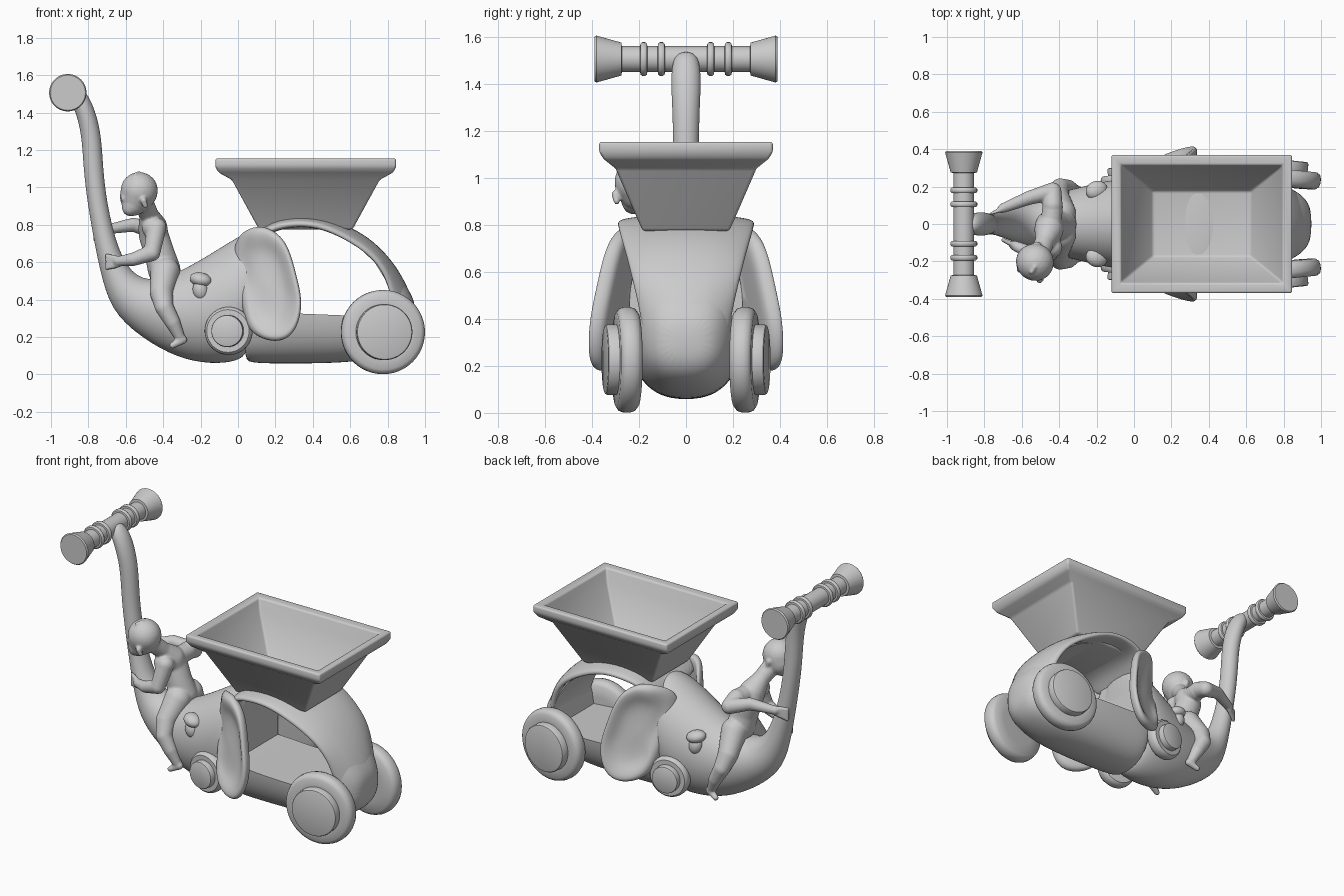
import bpy, bmesh
from math import cos, sin, pi, radians
from mathutils import Vector, Matrix


def finish(ob, angle=40):
    """Apply modifiers and shade."""
    bpy.ops.object.select_all(action='DESELECT')
    ob.select_set(True)
    bpy.context.view_layer.objects.active = ob
    bpy.ops.object.convert(target='MESH')
    bpy.ops.object.shade_smooth_by_angle(angle=radians(angle))
    return ob


def to_object(name, bm):
    bmesh.ops.recalc_face_normals(bm, faces=bm.faces)
    me = bpy.data.meshes.new(name)
    bm.to_mesh(me)
    bm.free()
    ob = bpy.data.objects.new(name, me)
    bpy.context.collection.objects.link(ob)
    return ob


def loft(name, rings, subdiv=0):
    """Skin a list of equal-length closed rings and cap both ends."""
    bm = bmesh.new()
    vs = [[bm.verts.new(p) for p in r] for r in rings]
    n = len(vs[0])
    for a, b in zip(vs, vs[1:]):
        for i in range(n):
            bm.faces.new((a[i], a[(i + 1) % n], b[(i + 1) % n], b[i]))
    bm.faces.new(vs[0])
    bm.faces.new(vs[-1])
    ob = to_object(name, bm)
    if subdiv:
        m = ob.modifiers.new("smooth", 'SUBSURF')
        m.levels = m.render_levels = subdiv
    return ob


def section(x1, z1, x2, z2, ry, n=24, e=1.0):
    """Oval ring spanning an upper and a lower outline point."""
    c = Vector(((x1 + x2) / 2, 0, (z1 + z2) / 2))
    u = Vector(((x1 - x2) / 2, 0, (z1 - z2) / 2))

    def p(v):
        return abs(v) ** e * (1 if v > 0 else -1)
    return [c + u * p(cos(2 * pi * i / n)) + Vector((0, ry * p(sin(2 * pi * i / n)), 0)) for i in range(n)]


def lathe(name, profile, loc, side=1, toe=0, n=48):
    """Revolve (radius, offset) pairs about the y axis."""
    mat = Matrix.Translation(loc) @ Matrix.Rotation(toe, 4, 'Z')
    rings = [[mat @ Vector((r * cos(2 * pi * i / n), side * y, r * sin(2 * pi * i / n)))
              for i in range(n)] for r, y in profile]
    return finish(loft(name, rings))


def ball(name, loc, size, rot=(0, 0, 0)):
    bpy.ops.mesh.primitive_uv_sphere_add(segments=32, ring_count=16, location=loc, rotation=rot)
    ob = bpy.context.object
    ob.name = name
    ob.scale = size
    return finish(ob, 60)


# head flowing into the raised trunk: upper point, lower point, half width
head = [(-.86, 1.55, -.92, 1.50, .045), (-.81, 1.51, -.89, 1.45, .06), (-.765, 1.42, -.86, 1.38, .065),
        (-.727, 1.27, -.832, 1.25, .056), (-.72, 1.04, -.825, 1.05, .055), (-.675, .78, -.778, .75, .06),
        (-.60, .565, -.725, .49, .085), (-.48, .49, -.66, .31, .12), (-.33, .54, -.46, .155, .17),
        (-.17, .63, -.28, .07, .215), (0, .74, -.1, .05, .25), (.11, .79, .02, .075, .25),
        (.15, .75, .06, .13, .2)]
finish(loft("head_and_trunk", [section(*r) for r in head], 2), 50)

# lower body with a see-through arched opening
body = [(.03, .70, .08, .21), (.06, .74, .062, .235), (.15, .80, .055, .25), (.33, .835, .055, .26),
        (.5, .815, .057, .26), (.68, .735, .07, .245), (.82, .60, .11, .205), (.91, .46, .16, .15),
        (.95, .38, .24, .08)]
shell = loft("body_base", [section(x, t, x, b, w, e=.8) for x, t, b, w in body], 2)
hole = [(.12, .34), (.12, .73), (.2, .785), (.29, .798), (.385, .79), (.48, .765), (.57, .725), (.66, .665),
        (.73, .6), (.785, .51), (.82, .42), (.80, .31), (.55, .316), (.3, .326)]
cutter = loft("opening_cutter", [[Vector((x, y, z)) for x, z in hole] for y in (-.5, .5)])
cutter.hide_render = True
m = shell.modifiers.new("opening", 'BOOLEAN')
m.operation, m.object, m.solver = 'DIFFERENCE', cutter, 'EXACT'
finish(shell)
bpy.data.objects.remove(cutter)

# broad arched shell over the opening: outer point, inner point, half width; edges bow inwards
arch = [(.05, .70, .1, .66, .24), (.14, .80, .16, .745, .265), (.23, .835, .235, .77, .285),
        (.34, .847, .34, .782, .292), (.46, .838, .445, .765, .288), (.58, .80, .555, .715, .275),
        (.7, .735, .66, .65, .255), (.8, .64, .74, .575, .235), (.88, .53, .785, .48, .21),
        (.94, .4, .81, .36, .185), (.955, .3, .83, .28, .17), (.92, .19, .83, .22, .14)]
rings = []
for x1, z1, x2, z2, w in arch:
    inward = Vector((x2 - x1, 0, z2 - z1))
    thick = inward.length
    inner = Vector((x1, 0, z1)) + inward * (.055 / thick)
    ring = section(x1, z1, inner.x, inner.z, w, 32, .6)
    rings.append([p + inward * (1 - .055 / thick) * (p.y / w) ** 2 for p in ring])
finish(loft("arched_shell", rings, 2), 60)

# hopper: rectangular funnel, outside then inside
hop = [(.25, .185, .775), (.395, .30, 1.04), (.468, .35, 1.08), (.483, .37, 1.11), (.483, .37, 1.155),
       (.432, .315, 1.15), (.415, .30, 1.07), (.262, .175, .838)]
hopper = loft("hopper", [[Vector((.3625 + a * hx, b * hy, z)) for a, b in ((-1, -1), (1, -1), (1, 1), (-1, 1))]
                         for hx, hy, z in hop])
bev = hopper.modifiers.new("soft edges", 'BEVEL')
bev.width, bev.segments = .012, 3
finish(hopper)

# handlebar with flared grips and paired rings
bar = [(.094, -.39), (.1, -.382), (.07, -.275), (.055, -.273), (.055, .273), (.07, .275), (.1, .382), (.094, .39)]
lathe("handlebar", bar, (-.91, 0, 1.506))
for y in (-.18, -.105, .105, .18):
    lathe("handlebar_ring", [(.05, -.016), (.066, -.014), (.072, -.006), (.072, .006), (.066, .014), (.05, .016)],
          (-.91, y, 1.506))

# mirrored parts: ears, eyes, wheels
ear = [(.065, .785), (.0, .745), (-.03, .65), (-.01, .5), (.02, .37), (.045, .25), (.11, .195), (.2, .17),
       (.28, .195), (.33, .28), (.345, .4), (.315, .52), (.29, .62), (.255, .71), (.2, .765), (.13, .795)]
ear_layers = [(.05, -.012), (.4, -.015), (.62, -.005), (.78, .022), (.93, .034), (1, .012), (1, -.018),
              (.93, -.042), (.6, -.045), (.05, -.045)]
rear = [(.13, -.055), (.2, -.05), (.218, -.036), (.225, -.015), (.225, .01), (.218, .03), (.2, .042), (.15, .042),
        (.15, .08), (.146, .088), (.138, .091)]
for s in (1, -1):
    side = "left" if s > 0 else "right"
    rings = []
    for k, off in ear_layers:
        ring = []
        for x, z in ear:
            x, z = .15 + (x - .15) * k, .47 + (z - .47) * k
            y = .235 + .37 * x + .12 * (.6 - z) - 1.1 * max(0, .07 - x) + off
            ring.append(Vector((x, s * y, z)))
        rings.append(ring)
    finish(loft(side + "_ear", rings, 2), 60)
    ball(side + "_eyeball", (-.2, s * .185, .45), (.042, .04, .055), (0, radians(-10), 0))
    ball(side + "_eyelid", (-.2, s * .18, .507), (.06, .05, .038), (0, radians(12), s * radians(20)))
    lathe(side + "_rear_wheel", rear, (.775, s * .255, .226), s, -s * radians(6))
    front = [(r * .57, y * .8) for r, y in rear]
    lathe(side + "_front_wheel", front, (-.05, s * .235, .232), s, s * radians(7))

# rider: chains of blobs (x, y, z, radius) fused by a remesh
chains = [
    [(-.395, 0, .56, .088), (-.42, -.01, .65, .08), (-.45, -.01, .74, .08), (-.455, -.03, .785, .078),
     (-.475, -.09, .85, .052), (-.51, -.17, .93, .055)],                                  # torso and neck
    [(-.435, .09, .785, .056), (-.455, -.11, .785, .06)],                                 # shoulders
    [(-.435, -.125, .785, .053), (-.46, -.165, .65, .045), (-.56, -.15, .615, .036), (-.64, -.115, .605, .027)],
    [(-.435, .1, .79, .054), (-.435, .175, .765, .048), (-.56, .14, .80, .038), (-.7, .085, .775, .027)],
    [(-.528, -.205, .982, .1), (-.54, -.2, .95, .092)],                                   # head
    [(-.56, -.215, .91, .063), (-.575, -.225, .89, .045)],                                # jaw
    [(-.615, -.245, .94, .015), (-.61, -.24, .95, .013)],                                 # nose
    [(-.505, -.3, .93, .018), (-.495, -.295, .9, .014)],                                  # ear
    [(-.52, -.11, .97, .018), (-.51, -.11, .94, .014)],                                   # ear
    [(-.53, -.23, 1.075, .012), (-.55, -.26, 1.07, .01)],                                 # curl of hair
]
for k in range(4):                                                                        # fingers
    chains.append([(-.64, -.115, .62 - .012 * k, .014), (-.7, -.085, .635 - .022 * k, .012)])
    chains.append([(-.7, .085, .79 - .012 * k, .014), (-.765, .05, .785 - .022 * k, .012)])
for s in (1, -1):                                                                         # legs and feet
    chains.append([(-.39, s * .06, .55, .08), (-.41, s * .15, .44, .062), (-.395, s * .195, .36, .05),
                   (-.35, s * .195, .28, .042), (-.31, s * .18, .195, .028)])
    chains.append([(-.295, s * .18, .185, .024), (-.35, s * .195, .155, .018)])
bm = bmesh.new()
for chain in chains:
    for a, b in zip(chain, chain[1:]):
        for i in range(9):
            v = Vector(a).lerp(Vector(b), i / 8)
            bmesh.ops.create_icosphere(bm, subdivisions=3, radius=v[3], matrix=Matrix.Translation(v[:3]))
rider = to_object("rider", bm)
m = rider.modifiers.new("fuse", 'REMESH')
m.mode, m.voxel_size = 'VOXEL', .007
m = rider.modifiers.new("relax", 'SMOOTH')
m.factor, m.iterations = .5, 6
finish(rider, 180)
